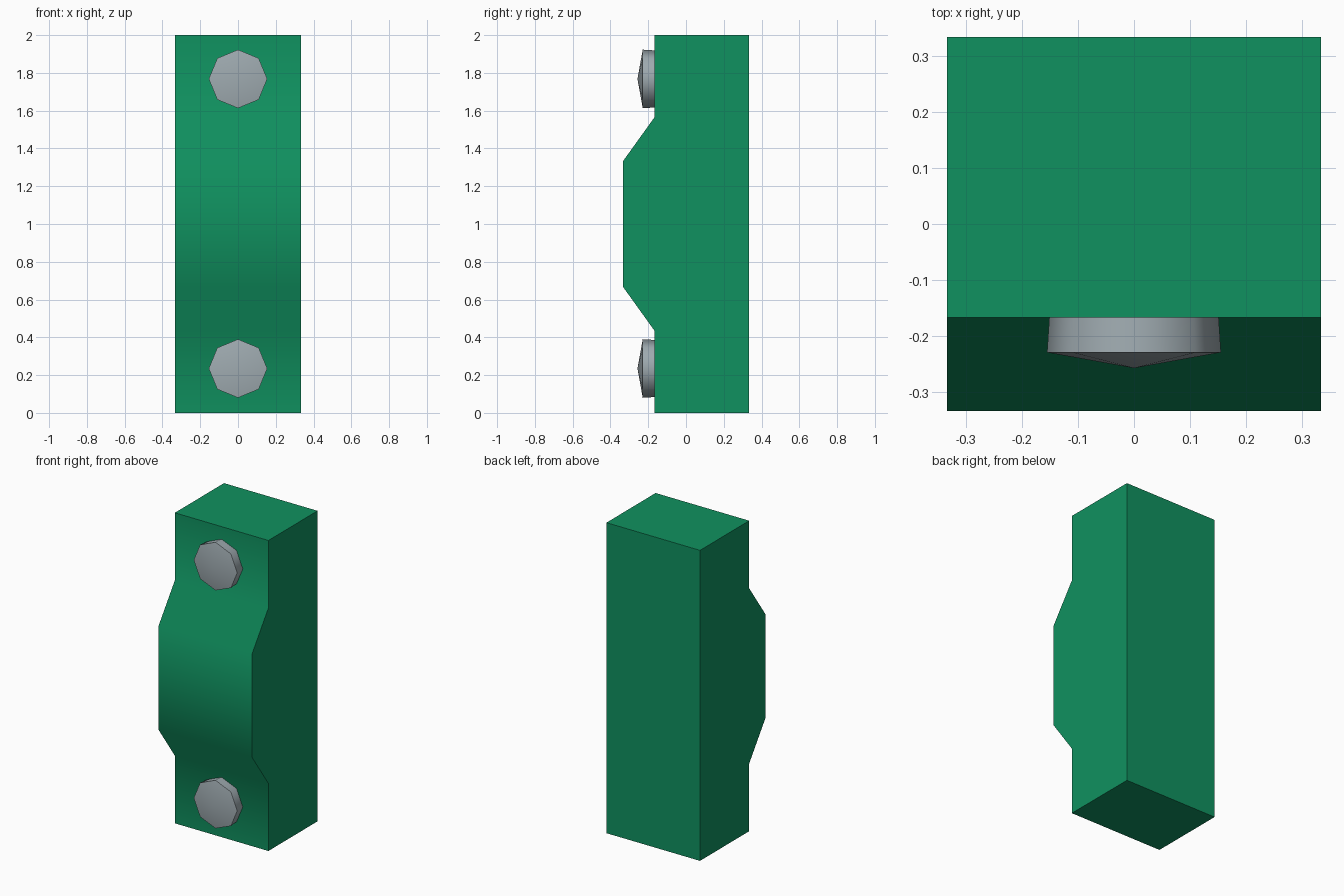
import bpy, bmesh, math

if "Cube" in bpy.data.objects:
    bpy.data.objects.remove(bpy.data.objects["Cube"])

def material(name, rgb):
    m = bpy.data.materials.new(name)
    m.diffuse_color = (*rgb, 1)
    m.use_nodes = True
    m.node_tree.nodes["Principled BSDF"].inputs["Base Color"].default_value = m.diffuse_color
    return m

green = material("green paint", (0.005, 0.283, 0.115))
steel = material("grey steel", (0.35, 0.41, 0.44))

def finish(name, bm, mat, angle):
    bmesh.ops.recalc_face_normals(bm, faces=bm.faces[:])
    me = bpy.data.meshes.new(name)
    bm.to_mesh(me)
    bm.free()
    me.materials.append(mat)
    ob = bpy.data.objects.new(name, me)
    bpy.context.collection.objects.link(ob)
    bpy.ops.object.select_all(action='DESELECT')
    bpy.context.view_layer.objects.active = ob
    ob.select_set(True)
    bpy.ops.object.shade_smooth_by_angle(angle=math.radians(angle))
    return ob

# Body: side profile (y, z) extruded across x
W = 1 / 3
half = [(W, 0), (-W / 2, 0), (-W / 2, 0.435), (-W, 0.667)]
profile = half + [(y, 2 - z) for y, z in reversed(half)]
bm = bmesh.new()
face = bm.faces.new([bm.verts.new((-W, y, z)) for y, z in profile])
ext = bmesh.ops.extrude_face_region(bm, geom=[face])
bmesh.ops.translate(bm, vec=(2 * W, 0, 0),
                    verts=[v for v in ext["geom"] if isinstance(v, bmesh.types.BMVert)])
finish("body", bm, green, 45)

# Bolts: slightly flared octagonal heads with a shallow pointed cap
def bolt(name, zc):
    bm = bmesh.new()
    rings = []
    for r, y in ((0.151, -W / 2), (0.155, -0.229)):
        rings.append([bm.verts.new((r * math.cos(i * math.pi / 4), y,
                                    zc + r * math.sin(i * math.pi / 4))) for i in range(8)])
    tip = bm.verts.new((0, -0.257, zc))
    for i in range(8):
        j = (i + 1) % 8
        bm.faces.new((rings[0][i], rings[0][j], rings[1][j], rings[1][i]))
        bm.faces.new((rings[1][i], rings[1][j], tip))
    bm.faces.new(rings[0])
    finish(name, bm, steel, 50)

bolt("lower_bolt", 0.235)
bolt("upper_bolt", 1.768)
